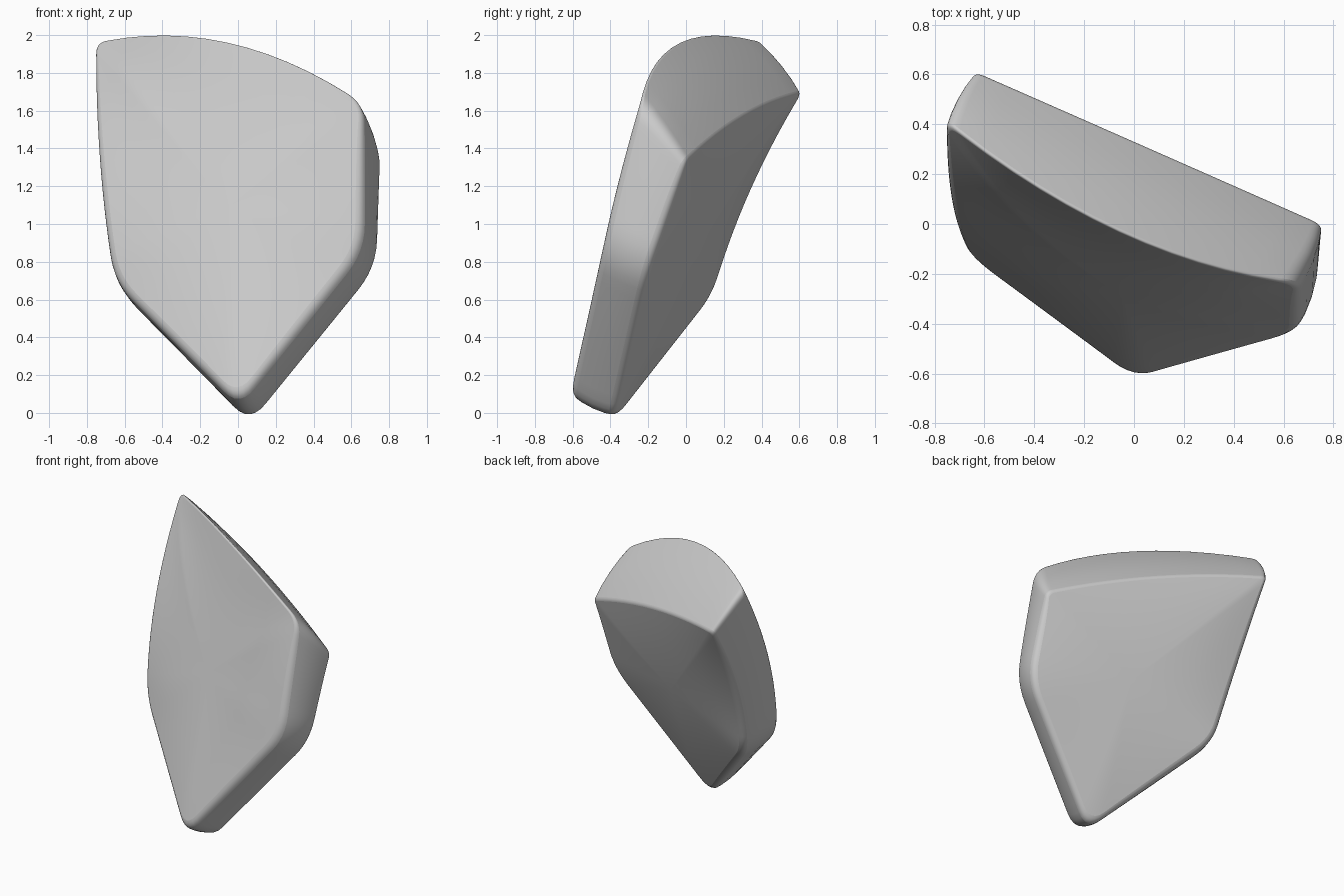
import bpy, bmesh
from math import tan
from mathutils import Vector as V

if "Cube" in bpy.data.objects:
    bpy.data.objects.remove(bpy.data.objects["Cube"])

STEPS, ROUND = 12, 6

# Corners run tip, right, upper right, upper left, left
front = [V(p) for p in ((0, -.625, .05), (.655, -.44, .87), (.66, -.24, 1.645),
                        (-.755, .41, 1.965), (-.655, -.14, .7))]
back = [V(p) for p in ((.07, -.39, -.06), (.735, -.2, .76), (.755, 0, 1.335),
                       (-.64, .615, 1.695), (-.57, .145, .62))]
front_radii = (.13, .15, .09, .06, .15)
back_radii = (.13, .15, .04, .04, .13)
front_bow = [V(p) for p in ((0, 0, 0), (0, -.01, 0), (0, -.12, .16), (-.03, -.06, 0), (0, 0, 0))]
back_bow = [V(p) for p in ((0, 0, 0), (0, 0, 0), (0, 0, .06), (-.02, -.045, 0), (0, 0, 0))]


def outline(corners, bows, radii):
    """Closed loop with bowed edges and rounded corners."""
    n = len(corners)

    def edge(i, t):
        a, b = corners[i], corners[(i + 1) % n]
        return a.lerp(b, t) + bows[i] * 4 * t * (1 - t)

    pts = []
    for i in range(n):
        j = (i + 1) % n
        length = (corners[j] - corners[i]).length
        start, end = radii[i] / length, 1 - radii[j] / length
        pts += [edge(i, start + (end - start) * k / STEPS) for k in range(STEPS + 1)]
        # Quadratic curve around the next corner
        p = edge(i, end)
        q = edge(j, radii[j] / (corners[(j + 1) % n] - corners[j]).length)
        for k in range(1, ROUND):
            t = k / ROUND
            pts.append(p.lerp(corners[j], t).lerp(corners[j].lerp(q, t), t))
    return pts


loop_f = outline(front, front_bow, front_radii)
loop_b = outline(back, back_bow, back_radii)
count = len(loop_f)
bm = bmesh.new()
weight = bm.edges.layers.float.new("bevel_weight_edge")


def blend(point, rim, heights):
    """Mean value interpolation of the rim heights at an inner point."""
    rays = [r - point for r in rim]
    tans = [tan(a.angle(b) / 2) for a, b in zip(rays, rays[1:] + rays[:1])]
    weights = [(tans[i - 1] + tans[i]) / rays[i].length for i in range(count)]
    return sum(w * h for w, h in zip(weights, heights)) / sum(weights)


def dome(loop, facing, bulge):
    """Rings of a smooth, slightly domed face, from its hub to just inside its rim."""
    centre = sum(loop, V()) / count
    normal = sum(((p - centre).cross(q - centre) for p, q in zip(loop, loop[1:] + loop[:1])), V())
    normal.normalize()
    if normal.y * facing < 0:
        normal.negate()
    heights = [(p - centre).dot(normal) for p in loop]
    rim = [p - centre - normal * h for p, h in zip(loop, heights)]

    def vert(flat, s):
        lift = blend(flat, rim, heights) + bulge * (1 - s * s)
        return bm.verts.new(centre + flat + normal * lift)

    rings = [[vert(p * s, s) for p in rim] for s in (.12, .24, .36, .48, .6, .7, .8, .9)]
    return vert(V(), 0), rings


hub_f, rings_f = dome(loop_f, -1, .065)
hub_b, rings_b = dome(loop_b, 1, .035)

# Sides swell a little between the two rims
middle = sum(loop_f + loop_b, V()) / (2 * count)
sides = []
for t in (0, .25, .5, .75, 1):
    swell = .018 * 4 * t * (1 - t)
    ring = [a.lerp(b, t) for a, b in zip(loop_f, loop_b)]
    sides.append([bm.verts.new(p + (p - middle).normalized() * swell) for p in ring])

# Skin the rings from the front hub to the back hub
rings = rings_f + sides + rings_b[::-1]
for r, s in zip(rings, rings[1:]):
    for i in range(count):
        j = (i + 1) % count
        bm.faces.new((r[i], r[j], s[j], s[i]))
for hub, ring in ((hub_f, rings_f[0]), (hub_b, rings_b[0])):
    for i in range(count):
        bm.faces.new((hub, ring[i], ring[(i + 1) % count]))
bmesh.ops.recalc_face_normals(bm, faces=bm.faces)

# Soft rim, crisper along the top
per = STEPS + ROUND
for rim in (sides[0], sides[-1]):
    for i in range(count):
        e = bm.edges.get((rim[i], rim[(i + 1) % count]))
        e[weight] = .4 if 2 * per - ROUND <= i < 3 * per else 1

mesh = bpy.data.meshes.new("stone_slab")
bm.to_mesh(mesh)
bm.free()
slab = bpy.data.objects.new("stone_slab", mesh)
bpy.context.collection.objects.link(slab)

bevel = slab.modifiers.new("rim", "BEVEL")
bevel.limit_method = "WEIGHT"
bevel.width = .035
bevel.segments = 4
bevel.use_clamp_overlap = False

mat = bpy.data.materials.new("light grey")
mat.use_nodes = True
colour = (.6, .6, .6, 1)
mat.diffuse_color = colour
mat.node_tree.nodes["Principled BSDF"].inputs["Base Color"].default_value = colour
mesh.materials.append(mat)

bpy.context.view_layer.objects.active = slab
slab.select_set(True)
bpy.ops.object.shade_smooth_by_angle(angle=.8)
